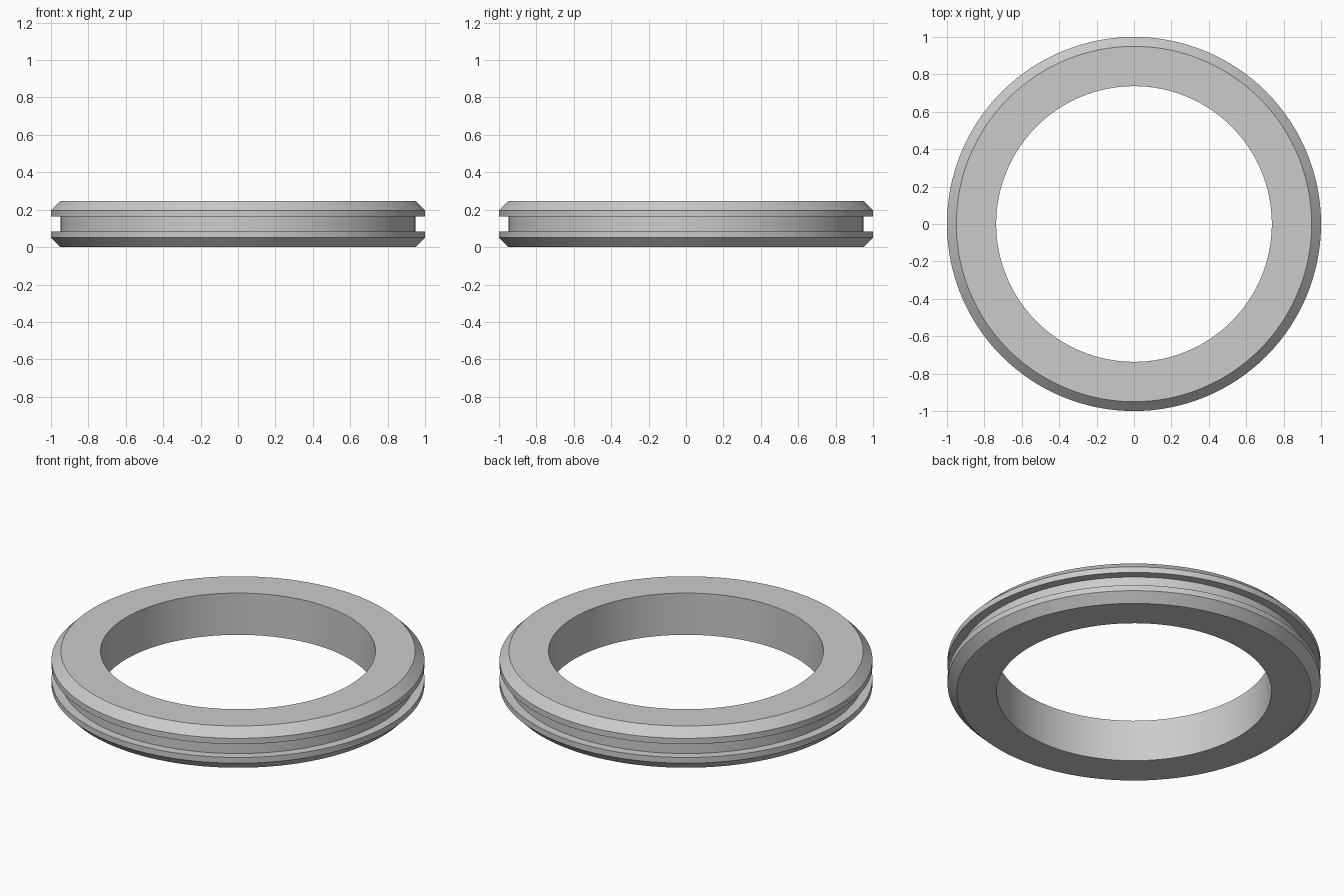
import bpy
import bmesh
from math import tau
from mathutils import Matrix

cube = bpy.data.objects.get("Cube")
if cube:
    bpy.data.objects.remove(cube, do_unlink=True)

SEGMENTS = 128
HEIGHT = 0.247
BORE, GROOVE, RIM = 0.737, 0.95, 1.0
CHAMFER, FLANGE = 0.05, 0.084

# Single flat colour
grey = bpy.data.materials.new("light_grey")
grey.use_nodes = True
colour = (0.6, 0.6, 0.6, 1.0)
grey.diffuse_color = colour
grey.node_tree.nodes["Principled BSDF"].inputs["Base Color"].default_value = colour

# Lower half of the cross-section, mirrored for the upper half
lower = [(BORE, 0), (RIM - CHAMFER, 0), (RIM, CHAMFER),
         (RIM, FLANGE), (GROOVE, FLANGE)]
profile = lower + [(r, HEIGHT - z) for r, z in reversed(lower)]

# Revolve the closed cross-section about the vertical axis
bm = bmesh.new()
rings = []
for i in range(SEGMENTS):
    turn = Matrix.Rotation(tau * i / SEGMENTS, 3, "Z")
    rings.append([bm.verts.new(turn @ Matrix.Identity(3).col[0] * r) for r, z in profile])
    for v, (r, z) in zip(rings[-1], profile):
        v.co.z = z
count = len(profile)
for i, ring in enumerate(rings):
    after = rings[(i + 1) % SEGMENTS]
    for j in range(count):
        k = (j + 1) % count
        bm.faces.new((ring[j], after[j], after[k], ring[k]))
bmesh.ops.recalc_face_normals(bm, faces=bm.faces)

mesh = bpy.data.meshes.new("grooved_ring")
bm.to_mesh(mesh)
bm.free()
mesh.materials.append(grey)
ring_object = bpy.data.objects.new("grooved_ring", mesh)
bpy.context.collection.objects.link(ring_object)

# Smooth round walls with crisp edges
bpy.ops.object.select_all(action="DESELECT")
ring_object.select_set(True)
bpy.context.view_layer.objects.active = ring_object
bpy.ops.object.shade_smooth_by_angle(angle=0.5)
